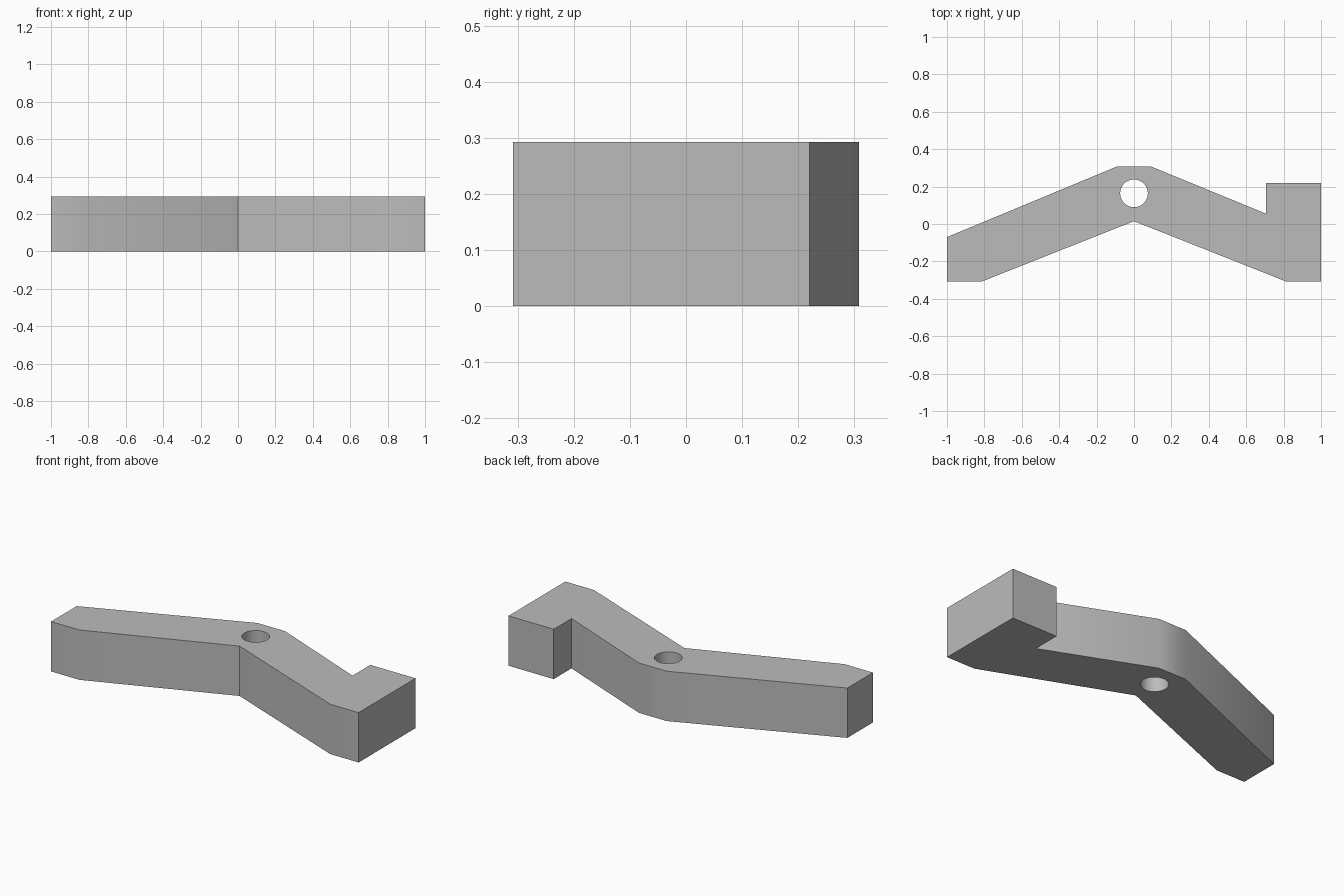
import bpy, bmesh
from math import radians

cube = bpy.data.objects.get("Cube")
if cube:
    bpy.data.objects.remove(cube, do_unlink=True)

HEIGHT = 0.293

# One plain grey
grey = bpy.data.materials.new("plain grey")
grey.use_nodes = True
colour = (0.5, 0.5, 0.5, 1)
grey.diffuse_color = colour
grey.node_tree.nodes["Principled BSDF"].inputs["Base Color"].default_value = colour

# Bent arm with a raised heel, as an extruded outline
outline = [(-1, -0.308), (-0.815, -0.308), (0, 0.015), (0.815, -0.308),
           (1, -0.308), (1, 0.22), (0.706, 0.22), (0.706, 0.055),
           (0.09, 0.308), (-0.09, 0.308), (-1, -0.07)]
bm = bmesh.new()
base = bm.faces.new([bm.verts.new((x, y, 0)) for x, y in outline])
top = bmesh.ops.extrude_face_region(bm, geom=[base])["geom"]
bmesh.ops.translate(bm, vec=(0, 0, HEIGHT),
                    verts=[v for v in top if isinstance(v, bmesh.types.BMVert)])
bmesh.ops.recalc_face_normals(bm, faces=bm.faces)
mesh = bpy.data.meshes.new("bent_arm")
bm.to_mesh(mesh)
bm.free()
mesh.materials.append(grey)
arm = bpy.data.objects.new("bent_arm", mesh)
bpy.context.collection.objects.link(arm)

# Pivot hole through the bend
bpy.ops.mesh.primitive_cylinder_add(vertices=48, radius=0.074, depth=1,
                                    location=(0, 0.164, HEIGHT / 2))
cutter = bpy.context.object
cutter.name = "pivot_hole_cutter"
cutter.data.materials.append(grey)
hole = arm.modifiers.new("pivot_hole", "BOOLEAN")
hole.operation = "DIFFERENCE"
hole.solver = "EXACT"
hole.object = cutter

# Apply the cut, drop the cutter and smooth the shallow bends
bpy.ops.object.select_all(action="DESELECT")
arm.select_set(True)
bpy.context.view_layer.objects.active = arm
bpy.ops.object.modifier_apply(modifier=hole.name)
bpy.data.objects.remove(cutter, do_unlink=True)
bpy.ops.object.shade_smooth_by_angle(angle=radians(30))
